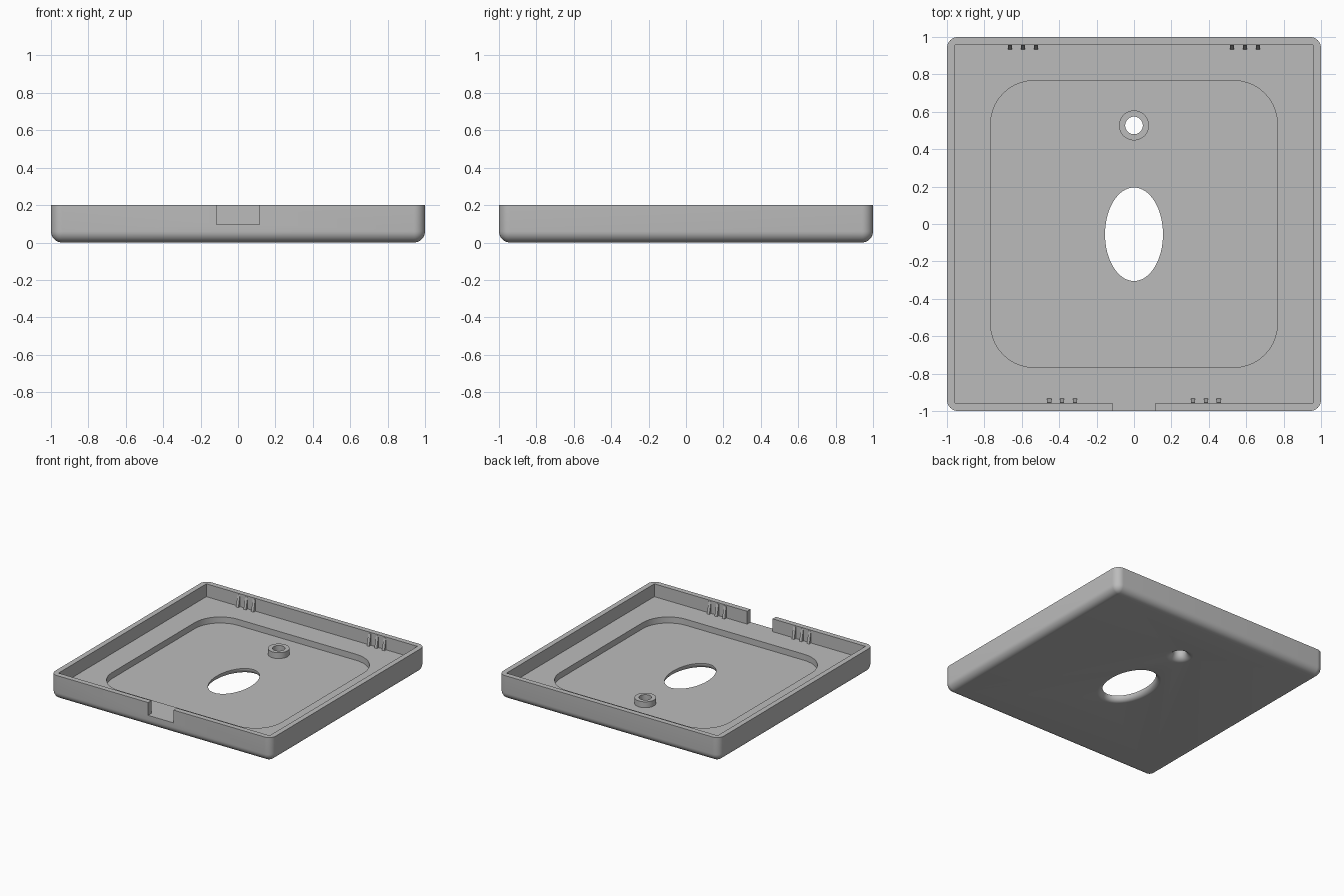
import bpy
import bmesh
from math import cos, sin, pi

default = bpy.data.objects.get("Cube")
if default:
    bpy.data.objects.remove(default, do_unlink=True)

grey = bpy.data.materials.new("plain grey")
grey.use_nodes = True
colour = (0.5, 0.5, 0.5, 1)
grey.diffuse_color = colour
grey.node_tree.nodes["Principled BSDF"].inputs["Base Color"].default_value = colour

HEIGHT, FILLET, INNER = 0.2, 0.06, 0.957
FLOOR, RECESS = 0.095, 0.045


def rounded_square(half, radius, steps=10):
    """Outline of a square with rounded corners."""
    c = half - radius
    points = []
    for k, (sx, sy) in enumerate([(1, 1), (-1, 1), (-1, -1), (1, -1)]):
        for i in range(steps + 1):
            a = (k + i / steps) * pi / 2
            points.append((sx * c + radius * cos(a), sy * c + radius * sin(a)))
    return points


def ellipse(cx, cy, rx, ry, steps=64):
    return [(cx + rx * cos(2 * pi * i / steps), cy + ry * sin(2 * pi * i / steps))
            for i in range(steps)]


def rectangle(x0, x1, y0, y1):
    return [(x0, y0), (x1, y0), (x1, y1), (x0, y1)]


def loft(name, sections):
    """Closed solid through outlines stacked as (outline, z)."""
    bm = bmesh.new()
    rings = [[bm.verts.new((x, y, z)) for x, y in outline] for outline, z in sections]
    for low, high in zip(rings, rings[1:]):
        for i in range(len(low)):
            j = (i + 1) % len(low)
            bm.faces.new((low[i], low[j], high[j], high[i]))
    bm.faces.new(rings[0][::-1])
    bm.faces.new(rings[-1])
    bmesh.ops.recalc_face_normals(bm, faces=bm.faces)
    mesh = bpy.data.meshes.new(name)
    bm.to_mesh(mesh)
    bm.free()
    mesh.materials.append(grey)
    obj = bpy.data.objects.new(name, mesh)
    bpy.context.collection.objects.link(obj)
    return obj


def combine(target, tool, operation):
    """Apply a boolean and discard the tool object."""
    tool.hide_render = True
    mod = target.modifiers.new("cut", "BOOLEAN")
    mod.object, mod.operation, mod.solver = tool, operation, "EXACT"
    bpy.context.view_layer.objects.active = target
    bpy.ops.object.modifier_apply(modifier=mod.name)
    bpy.data.objects.remove(tool, do_unlink=True)


def flared_hole(name, cx, cy, rx, ry, flare):
    """Cutter for a hole whose lower rim is rounded over."""
    sections = [(ellipse(cx, cy, rx + flare, ry + flare), -0.1)]
    for i in range(9):
        a = i / 8 * pi / 2
        grow = flare * (1 - sin(a))
        sections.append((ellipse(cx, cy, rx + grow, ry + grow), flare * (1 - cos(a))))
    sections.append((ellipse(cx, cy, rx, ry), 0.3))
    return loft(name, sections)


# Tray shell with rounded lower edge
shell = []
for i in range(9):
    a = i / 8 * pi / 2
    inset = FILLET * (1 - sin(a))
    shell.append((rounded_square(1 - inset, max(FILLET - inset, 0.002)),
                  FILLET * (1 - cos(a))))
shell.append((rounded_square(1, FILLET), HEIGHT))
tray = loft("tray", shell)

# Cavity, recessed floor and front notch
combine(tray, loft("cavity", [(rectangle(-INNER, INNER, -INNER, INNER), z)
                              for z in (FLOOR, 0.3)]), "DIFFERENCE")
combine(tray, loft("recess", [(rounded_square(0.766, 0.23), z)
                              for z in (RECESS, 0.3)]), "DIFFERENCE")
combine(tray, loft("notch", [(rectangle(-0.115, 0.115, -1.1, -0.9), z)
                             for z in (FLOOR, 0.3)]), "DIFFERENCE")

# Screw boss and the two through holes
combine(tray, loft("boss", [(ellipse(0, 0.527, 0.08, 0.08), z)
                            for z in (0.03, 0.093)]), "UNION")
combine(tray, flared_hole("screw_hole", 0, 0.527, 0.047, 0.047, 0.055), "DIFFERENCE")
combine(tray, flared_hole("oval_hole", 0, -0.055, 0.155, 0.25, 0.04), "DIFFERENCE")

bpy.ops.object.select_all(action="DESELECT")
tray.select_set(True)
bpy.context.view_layer.objects.active = tray
bpy.ops.object.shade_smooth_by_angle(angle=pi / 6)

# Wedge ribs on the inside of the back and front walls
for wall, side, middle in (("back", 1, 0.593), ("front", -1, 0.384)):
    for hand, sx in (("left", 1), ("right", -1)):
        for n in (-1, 0, 1):
            x = sx * (middle + n * 0.069)
            root, tip = side * (INNER + 0.01), side * (INNER - 0.024)
            loft(f"{wall}_{hand}_rib_{n + 2}",
                 [(rectangle(x - 0.011, x + 0.011, root, tip), FLOOR - 0.005),
                  (rectangle(x - 0.011, x + 0.011, root, side * (INNER - 0.002)), 0.19)])
